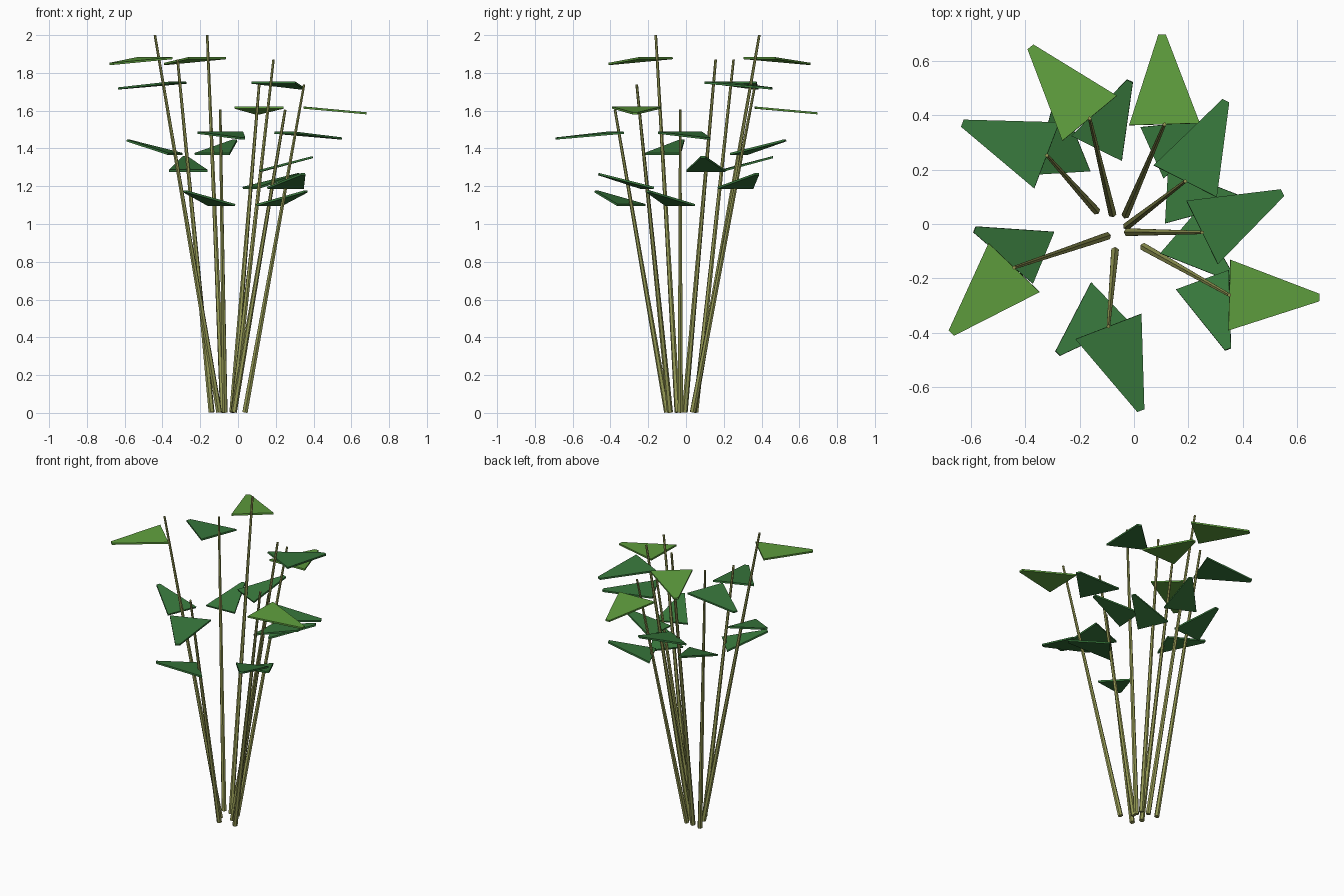
import bpy, bmesh
from mathutils import Vector

if "Cube" in bpy.data.objects:
    bpy.data.objects.remove(bpy.data.objects["Cube"])


def material(name, rgb):
    m = bpy.data.materials.new(name)
    m.diffuse_color = (*rgb, 1)
    m.use_nodes = True
    m.node_tree.nodes["Principled BSDF"].inputs["Base Color"].default_value = m.diffuse_color
    return m


STEM = material("olive stem", (0.30, 0.32, 0.09))
GREEN = material("deep green", (0.040, 0.190, 0.046))
LIGHT = material("light green", (0.115, 0.345, 0.048))


def finish(bm, name, mat):
    bmesh.ops.recalc_face_normals(bm, faces=bm.faces)
    me = bpy.data.meshes.new(name)
    bm.to_mesh(me)
    bm.free()
    me.materials.append(mat)
    bpy.context.collection.objects.link(bpy.data.objects.new(name, me))


# Tapered six-sided stem between two points
def stem(name, a, b):
    bm = bmesh.new()
    axis = b - a
    verts = bmesh.ops.create_cone(bm, cap_ends=True, segments=6, radius1=0.016,
                                  radius2=0.007, depth=axis.length)["verts"]
    bmesh.ops.rotate(bm, verts=verts, matrix=axis.to_track_quat('Z', 'Y').to_matrix())
    bmesh.ops.translate(bm, verts=verts, vec=(a + b) / 2)
    finish(bm, name, STEM)


# Thin triangular leaf: wide edge centred on root, narrow blunt edge at tip
def leaf(name, root, tip, half_root, half_tip, mat):
    bm = bmesh.new()
    along = tip - root
    side = Vector((-along.y, along.x, 0)).normalized()
    up = along.cross(side).normalized() * 0.0055
    outline = [root - side * half_root, tip - side * half_tip,
               tip + side * half_tip, root + side * half_root]
    top = [bm.verts.new(p + up) for p in outline]
    low = [bm.verts.new(p - up) for p in outline]
    bm.faces.new(top)
    bm.faces.new(low[::-1])
    for i in range(4):
        j = (i + 1) % 4
        bm.faces.new((top[i], low[i], low[j], top[j]))
    finish(bm, name, mat)


# stem base xy, stem top xyz, upper leaf tip xy, lower leaf tip xy
PLANTS = [
    ((-.10, -.045), (-.44, -.16, 2.0), (-.67, -.40), (-.585, -.02)),
    ((-.14, .05), (-.32, .252, 1.87), (-.63, .37), (-.28, .46)),
    ((-.08, .04), (-.163, .388, 2.0), (-.38, .65), (-.015, .525)),
    ((-.025, -.007), (.188, .157, 1.87), (.337, .452), (.395, .09)),
    ((-.03, .035), (.112, .366, 1.738), (.103, .695), (.32, .375)),
    ((-.022, -.03), (.25, -.031, 1.605), (.545, .115), (.36, -.2)),
    ((.037, -.085), (.35, -.261, 1.738), (.68, -.27), (.345, -.46)),
    ((-.07, -.10), (-.094, -.376, 1.605), (.025, -.685), (-.28, -.475)),
]

for i, (base, top, upper, lower) in enumerate(PLANTS):
    a, b = Vector((*base, 0.003)), Vector(top)
    stem(f"stem_{i + 1}", a, b)
    # drooping upper leaf, light on every other stem
    root = Vector((b.x, b.y, b.z - 0.122))
    leaf(f"upper_leaf_{i + 1}", root, Vector((*upper, root.z - 0.03)),
         0.13, 0.014, GREEN if i % 2 else LIGHT)
    # smaller, rising lower leaf
    root = a.lerp(b, 0.685)
    leaf(f"lower_leaf_{i + 1}", root, Vector((*lower, root.z + 0.072)),
         0.103, 0.012, GREEN)
